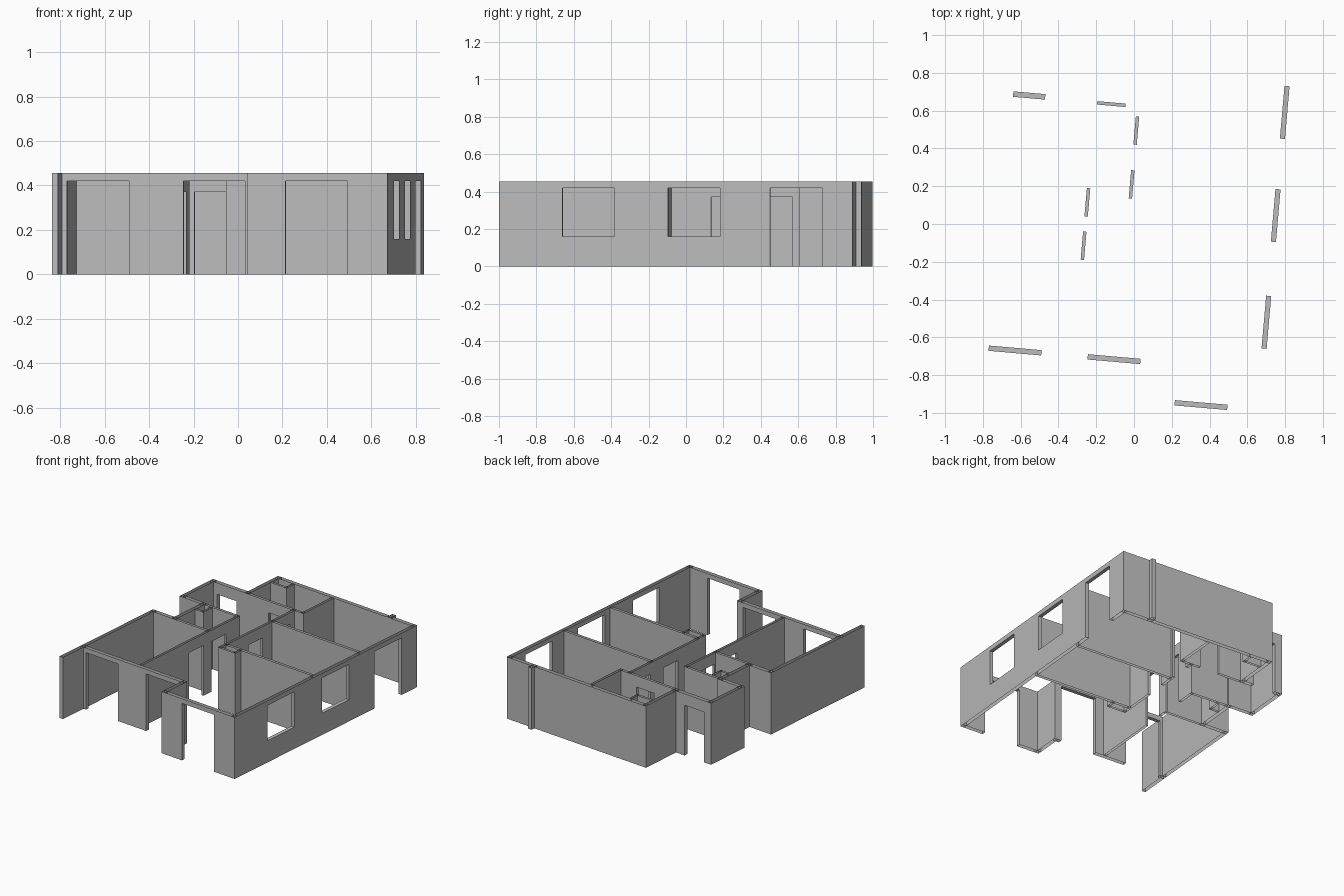
import bpy, bmesh, math
from mathutils import Vector

if "Cube" in bpy.data.objects:
    bpy.data.objects.remove(bpy.data.objects["Cube"], do_unlink=True)

HEIGHT = 0.455
SKEW = math.radians(-5)      # the whole plan is turned slightly
HEAD, DOOR, SILL = 0.42, 0.37, 0.16

plaster = bpy.data.materials.new("grey_plaster")
plaster.use_nodes = True
GREY = (0.5, 0.5, 0.5, 1)
plaster.diffuse_color = GREY
plaster.node_tree.nodes["Principled BSDF"].inputs["Base Color"].default_value = GREY


def wall(name, u0, u1, v0, v1, *openings):
    """Hollow wall shell, open at top and bottom; openings are (centre, half, low, high)."""
    along_u = (u1 - u0) > (v1 - v0)
    start, end, near, far = (u0, u1, v0, v1) if along_u else (v0, v1, u0, u1)
    bm = bmesh.new()

    def point(s, t, z):
        return Vector((s, t, z)) if along_u else Vector((t, s, z))

    def quad(corners, facing):
        pts = [point(*c) for c in corners]
        if (pts[1] - pts[0]).cross(pts[2] - pts[0]).dot(point(*facing)) < 0:
            pts.reverse()
        bm.faces.new([bm.verts.new(p) for p in pts])

    def sides(a, b, low, high):
        for t, d in ((near, -1), (far, 1)):
            quad(((a, t, low), (b, t, low), (b, t, high), (a, t, high)), (0, d, 0))

    def jamb(s, low, high, d):
        quad(((s, near, low), (s, far, low), (s, far, high), (s, near, high)), (d, 0, 0))

    def level(a, b, z, d):
        quad(((a, near, z), (b, near, z), (b, far, z), (a, far, z)), (0, 0, d))

    jamb(start, 0, HEIGHT, -1)
    jamb(end, 0, HEIGHT, 1)
    at = start
    for centre, half, low, high in sorted(openings):
        a, b = centre - half, centre + half
        sides(at, a, 0, HEIGHT)
        sides(a, b, high, HEIGHT)
        jamb(a, low, high, 1)
        jamb(b, low, high, -1)
        level(a, b, high, -1)
        if low > 0:
            sides(a, b, 0, low)
            level(a, b, low, 1)
        at = b
    sides(at, end, 0, HEIGHT)

    bmesh.ops.remove_doubles(bm, verts=bm.verts, dist=1e-5)
    mesh = bpy.data.meshes.new(name)
    bm.to_mesh(mesh)
    bm.free()
    mesh.materials.append(plaster)
    obj = bpy.data.objects.new(name, mesh)
    obj.rotation_euler.z = SKEW
    bpy.context.collection.objects.link(obj)


def wide(c):
    return (c, 0.14, 0, HEAD)


def window(c):
    return (c, 0.14, SILL, HEAD)


def door(c, half=0.075):
    return (c, half, 0, DOOR)


# outer walls
wall("right_wall", 0.73, 0.757, -0.938, 0.96, window(-0.457), window(0.11), wide(0.658))
wall("front_right_wall", 0.122, 0.757, -0.938, -0.91, wide(0.437))
wall("front_return_wall", 0.122, 0.15, -0.938, -0.708)
wall("front_left_wall", -0.757, 0.15, -0.736, -0.708, wide(-0.569), wide(-0.043))
wall("left_wall", -0.757, -0.73, -0.95, 0.02)
wall("recess_front_wall", -0.757, -0.543, -0.008, 0.02)
wall("recess_side_wall", -0.57, -0.543, -0.008, 0.322)
wall("recess_back_wall", -0.757, -0.543, 0.295, 0.322)
wall("left_back_wall", -0.757, -0.73, 0.295, 0.644)
wall("back_entry_wall", -0.757, -0.43, 0.615, 0.644, door(-0.612, 0.085))
wall("back_side_wall", -0.455, -0.428, 0.615, 0.96)
wall("back_wall", -0.455, 0.757, 0.932, 0.96)
wall("back_pilaster", 0.515, 0.545, 0.935, 0.99)

# inner walls
wall("washroom_front_wall", -0.545, -0.25, -0.008, 0.01)
wall("washroom_back_wall", -0.545, -0.247, 0.297, 0.315)
wall("hall_left_wall", -0.265, -0.247, -0.71, 0.315, door(-0.138), door(0.093))
wall("hall_right_wall", -0.04, -0.022, -0.16, 0.631, door(0.208), door(0.494))
wall("hall_back_wall", -0.43, 0.055, 0.613, 0.631, door(-0.175))
wall("bathroom_right_wall", 0.035, 0.055, 0.613, 0.935)
wall("front_partition", -0.03, 0.735, -0.1, -0.08)
wall("back_partition", -0.03, 0.735, 0.38, 0.4)

# service ducts: a front panel and a side panel each
for name, u0, u1, v0, v1 in (
        ("living", -0.04, 0.11, -0.16, -0.09),
        ("washroom", -0.545, -0.47, 0.2, 0.3),
        ("bathroom", -0.43, -0.29, 0.85, 0.935)):
    wall(name + "_duct_front", u0, u1, v0, v0 + 0.015)
    wall(name + "_duct_side", u1 - 0.015, u1, v0, v1)
